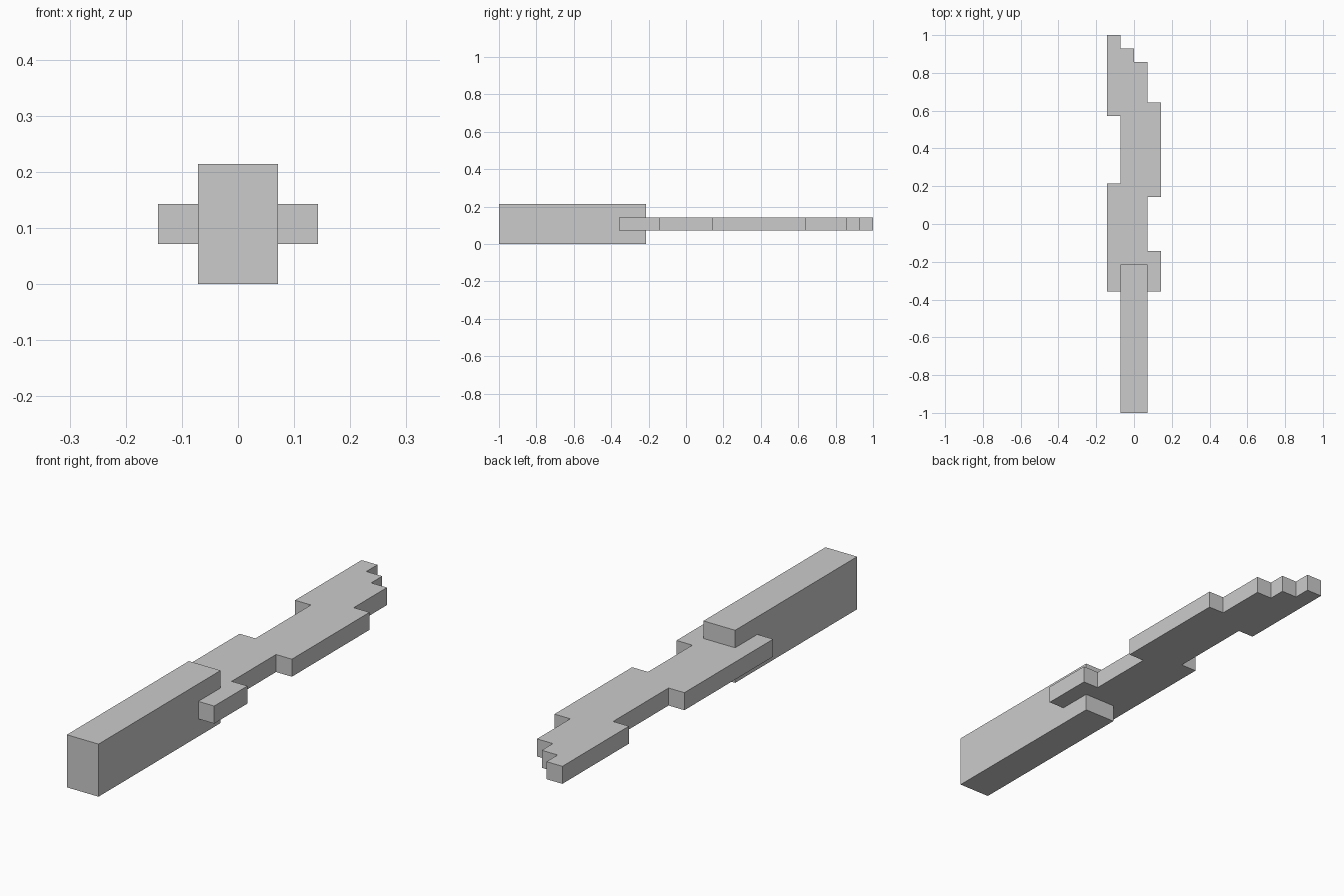
import bpy
import bmesh

if "Cube" in bpy.data.objects:
    bpy.data.objects.remove(bpy.data.objects["Cube"])

U = 1 / 14  # the model sits on a grid of 28 cells along its length


def extrude_outline(name, outline, z0, z1):
    """Make a flat-sided solid from an x/y outline given in grid cells."""
    bm = bmesh.new()
    face = bm.faces.new([bm.verts.new((x * U, y * U, z0 * U)) for x, y in outline])
    top = bmesh.ops.extrude_face_region(bm, geom=[face])["geom"]
    verts = [g for g in top if isinstance(g, bmesh.types.BMVert)]
    bmesh.ops.translate(bm, verts=verts, vec=(0, 0, (z1 - z0) * U))
    bmesh.ops.recalc_face_normals(bm, faces=bm.faces)
    mesh = bpy.data.meshes.new(name)
    bm.to_mesh(mesh)
    bm.free()
    obj = bpy.data.objects.new(name, mesh)
    bpy.context.collection.objects.link(obj)
    return obj


# Thick rectangular grip
extrude_outline("handle", [(-1, -14), (1, -14), (1, -3), (-1, -3)], 0, 3)

# Thin jagged blade with its guard prongs straddling the grip
extrude_outline("blade", [
    (-2, -5), (2, -5), (2, -2), (1, -2), (1, 2), (2, 2), (2, 9), (1, 9),
    (1, 12), (0, 12), (0, 13), (-1, 13), (-1, 14), (-2, 14),
    (-2, 8), (-1, 8), (-1, 3), (-2, 3),
], 1, 2)
